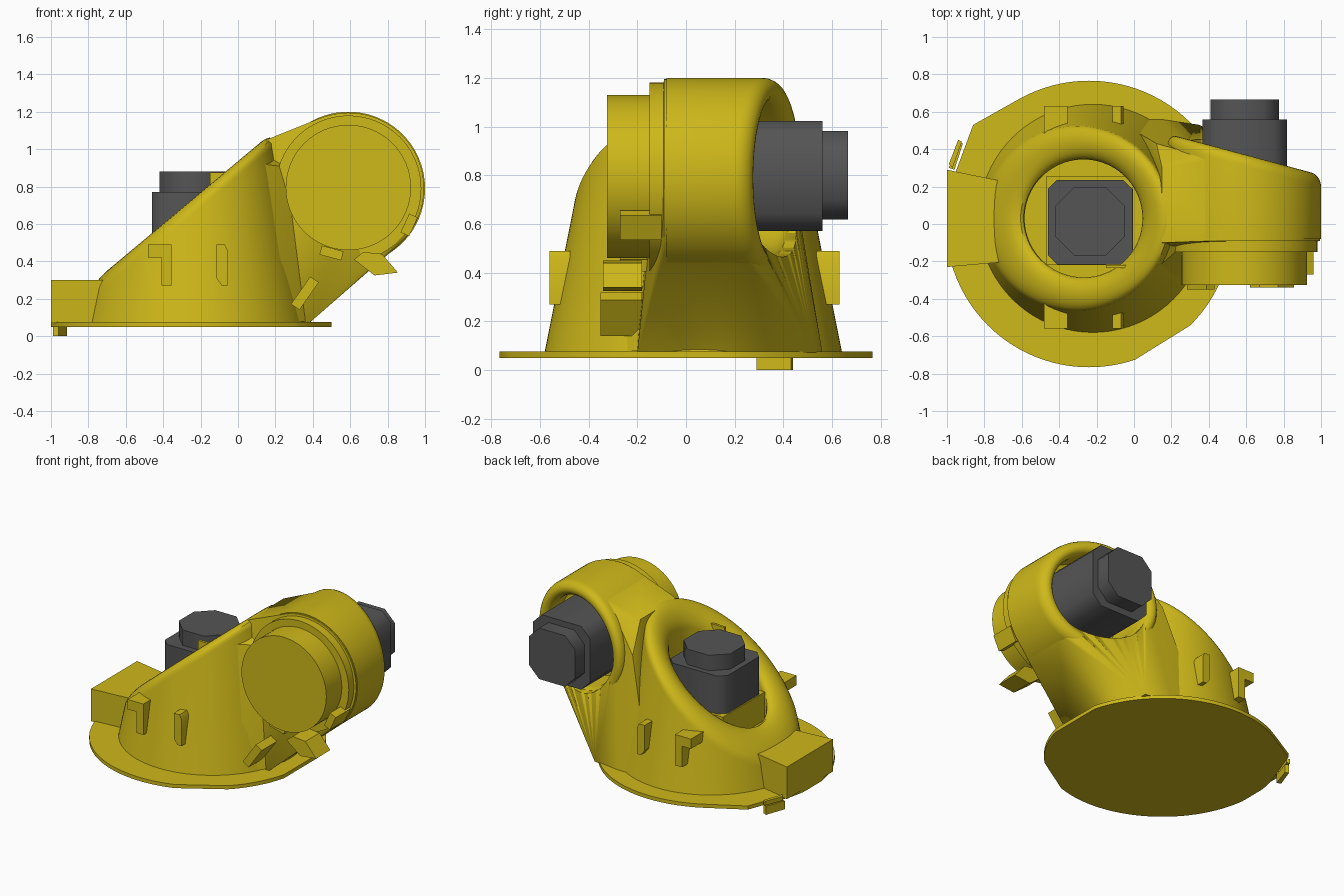
import bpy, bmesh
from math import sin, cos, pi, radians
from mathutils import Vector, Matrix

if "Cube" in bpy.data.objects:
    bpy.data.objects.remove(bpy.data.objects["Cube"])


def material(name, color):
    m = bpy.data.materials.new(name)
    m.diffuse_color = color
    m.use_nodes = True
    m.node_tree.nodes["Principled BSDF"].inputs["Base Color"].default_value = m.diffuse_color
    return m


YELLOW = material("yellow_paint", (0.62, 0.48, 0.01, 1))
GREY = material("dark_grey", (0.09, 0.09, 0.09, 1))


def finish(name, bm, mat=YELLOW, angle=35):
    bmesh.ops.recalc_face_normals(bm, faces=bm.faces)
    me = bpy.data.meshes.new(name)
    bm.to_mesh(me)
    bm.free()
    ob = bpy.data.objects.new(name, me)
    bpy.context.collection.objects.link(ob)
    me.materials.append(mat)
    bpy.ops.object.select_all(action='DESELECT')
    ob.select_set(True)
    bpy.context.view_layer.objects.active = ob
    bpy.ops.object.shade_smooth_by_angle(angle=radians(angle))
    return ob


def hull(name, pts, mat=YELLOW, angle=35):
    bm = bmesh.new()
    for p in pts:
        bm.verts.new(p)
    r = bmesh.ops.convex_hull(bm, input=bm.verts[:])
    junk = {g for g in r["geom_interior"] + r["geom_unused"] if isinstance(g, bmesh.types.BMVert)}
    bmesh.ops.delete(bm, geom=list(junk), context='VERTS')
    bmesh.ops.dissolve_limit(bm, angle_limit=radians(0.5), verts=bm.verts[:], edges=bm.edges[:])
    return finish(name, bm, mat, angle)


def box(name, x, y, z, turn=0.0):
    """Box from ranges, optionally turned about the y axis."""
    c = Vector((sum(x) / 2, sum(y) / 2, sum(z) / 2))
    rot = Matrix.Rotation(radians(turn), 3, 'Y')
    return hull(name, [c + rot @ (Vector((a, b, d)) - c) for a in x for b in y for d in z])


def circle(cx, cy, r, n=64):
    return [(cx + r * cos(2 * pi * i / n), cy + r * sin(2 * pi * i / n)) for i in range(n)]


def up(u, v, w):
    return (u, v, w)


def back(u, v, w):
    return (u, w, v)


def pocket(name, oc, radius, hc, hr, bottom, floor, plane, d, place, n=80):
    """Slant-cut barrel with a rolled rim and a round pocket in the top."""
    columns = []
    for i in range(n):
        c, s = cos(2 * pi * i / n), sin(2 * pi * i / n)
        h = 0.5
        for _ in range(12):
            h = plane(oc[0] + radius(h) * c) - d
        col = [(oc[0] + radius(bottom) * c, oc[1] + radius(bottom) * s, bottom)]
        o = (oc[0] + radius(h) * c, oc[1] + radius(h) * s)
        q = (hc[0] + hr * c, hc[1] + hr * s)
        for k in range(11):
            a = pi * k / 10
            f = (1 - cos(a)) / 2
            u, v = o[0] + (q[0] - o[0]) * f, o[1] + (q[1] - o[1]) * f
            col.append((u, v, plane(u) - d * (1 - sin(a))))
        col.append((*q, min(floor, col[-1][2] - 0.02)))
        columns.append(col)
    bm = bmesh.new()
    vs = [[bm.verts.new(place(*p)) for p in col] for col in columns]
    for i in range(n):
        a, b = vs[i], vs[(i + 1) % n]
        for k in range(len(a) - 1):
            bm.faces.new((a[k], b[k], b[k + 1], a[k + 1]))
    bm.faces.new([c[0] for c in vs])
    bm.faces.new([c[-1] for c in vs])
    return finish(name, bm)


def prism(name, outline, w0, w1, place, mat=YELLOW, angle=35):
    return hull(name, [place(u, v, w) for u, v in outline for w in (w0, w1)], mat, angle)


def octagon(cu, cv, half, ch):
    k = half - ch
    return [(cu + a * p, cv + b * q) for a in (-1, 1) for b in (-1, 1) for p, q in ((half, k), (k, half))]


# Base plate with a trimmed edge
rim = [p for i, p in enumerate(circle(-0.24, 0, 0.766, 96)) if not 78 <= i <= 83]
rim = [(max(-1, min(0.5, x)), y) for x, y in rim] + [(-0.86, 0.53)]
prism("base_plate", rim, 0.05, 0.076, up)

# Main conical housing and horizontal arm housing
pocket("main_housing", (-0.22, 0.03), lambda z: 0.61 - 0.2 * (z - 0.075), (-0.27, 0.03), 0.315,
       0.07, 0.3, lambda x: 0.3 + (x + 0.76) * 0.837, 0.08, up)
pocket("arm_housing", (0.59, 0.79), lambda w: 0.41, (0.59, 0.79), 0.31,
       -0.08, 0.14, lambda x: 0.45 - 0.27 * (x - 0.3), 0.06, back)

# Neck joining the two housings, with the arm pocket cut out
pts = [(-0.1, 0.56, 0.07), (0.15, 0.56, 0.07), (0.35, 0.53, 0.07), (0.2, -0.2, 0.07), (0.38, -0.2, 0.07),
       (0.15, -0.1, 1.05), (0.15, 0.3, 1.05), (0.12, 0.43, 0.85), (0.18, -0.16, 0.6)]
for x, z in circle(0.59, 0.79, 0.405):
    pts += [(x, -0.09, z), (x, 0.38 - 0.27 * (x - 0.3), z)]
neck = hull("neck", pts)
cutter = prism("pocket_cutter", circle(0.59, 0.79, 0.325), 0.12, 1.0, back)
mod = neck.modifiers.new("pocket", 'BOOLEAN')
mod.object = cutter
mod.solver = 'EXACT'
bpy.context.view_layer.objects.active = neck
bpy.ops.object.modifier_apply(modifier="pocket")
bpy.data.objects.remove(cutter)

# Fillet between main housing and neck
hull("neck_fillet", [(-0.02, -0.36, 0.8), (0.05, -0.3, 0.93), (0.1, -0.1, 1.0), (0.3, -0.08, 0.9),
                     (0.27, -0.12, 0.6), (0.36, -0.2, 0.08), (0.17, -0.42, 0.08), (0.2, 0.0, 0.08)])

# Front flange and round cover
prism("arm_flange", circle(0.59, 0.79, 0.39), -0.15, -0.07, back)
prism("arm_cover", circle(0.59, 0.795, 0.335), -0.325, -0.14, back)

# Connector box at the left and the foot tab below it
prism("connector_box", [(-1, -0.23), (-1, 0.29), (-0.78, 0.24), (-0.66, 0.22), (-0.66, -0.2), (-0.78, -0.2)],
      0.07, 0.3, up)
prism("foot_tab", [(-0.99, 0.3), (-0.96, 0.29), (-0.915, 0.43), (-0.94, 0.44)], 0.0, 0.06, up)
prism("edge_tab", [(-0.99, 0.32), (-0.97, 0.3), (-0.92, 0.44), (-0.94, 0.45)], 0.07, 0.1, up)

# Mounting lugs, mirrored front and back
for side, sgn in (("front", -1), ("back", 1)):
    def span(a, b):
        return (0.035 + sgn * a, 0.035 + sgn * b)
    box(side + "_lug_bar", (-0.48, -0.355), span(0.42, 0.595), (0.42, 0.49))
    box(side + "_lug_post", (-0.41, -0.355), span(0.42, 0.595), (0.27, 0.45))
    prism(side + "_lug_plain", [(-0.115, 0.49), (-0.07, 0.49), (-0.055, 0.46), (-0.055, 0.27),
                                (-0.085, 0.27), (-0.115, 0.31)], *span(0.42, 0.595), back)

# Small clips around the arm
box("lower_hook", (0.33, 0.385), (-0.35, -0.18), (0.14, 0.32), 35)
prism("cable_fin", [(0.62, 0.41), (0.67, 0.45), (0.77, 0.44), (0.855, 0.34), (0.73, 0.325)],
      -0.34, -0.18, back)
box("cover_clip_right", (0.89, 0.94), (-0.27, -0.1), (0.54, 0.65), 25)
box("cover_clip_low", (0.44, 0.56), (-0.27, -0.1), (0.42, 0.47), 15)

# Two stepped motors, with the mount of the first
prism("main_motor_body", octagon(-0.235, 0.01, 0.226, 0.05), 0.28, 0.77, up, GREY, 50)
prism("main_motor_cap", octagon(-0.235, 0.015, 0.184, 0.1), 0.76, 0.88, up, GREY, 50)
box("main_motor_mount", (-0.47, -0.005), (-0.22, 0.255), (0.28, 0.5))
box("motor_bracket", (-0.15, -0.02), (-0.235, -0.218), (0.4, 0.875))
prism("arm_motor_body", octagon(0.592, 0.797, 0.226, 0.07), 0.12, 0.56, back, GREY, 50)
prism("arm_motor_cap", octagon(0.592, 0.8, 0.182, 0.08), 0.55, 0.665, back, GREY, 50)
